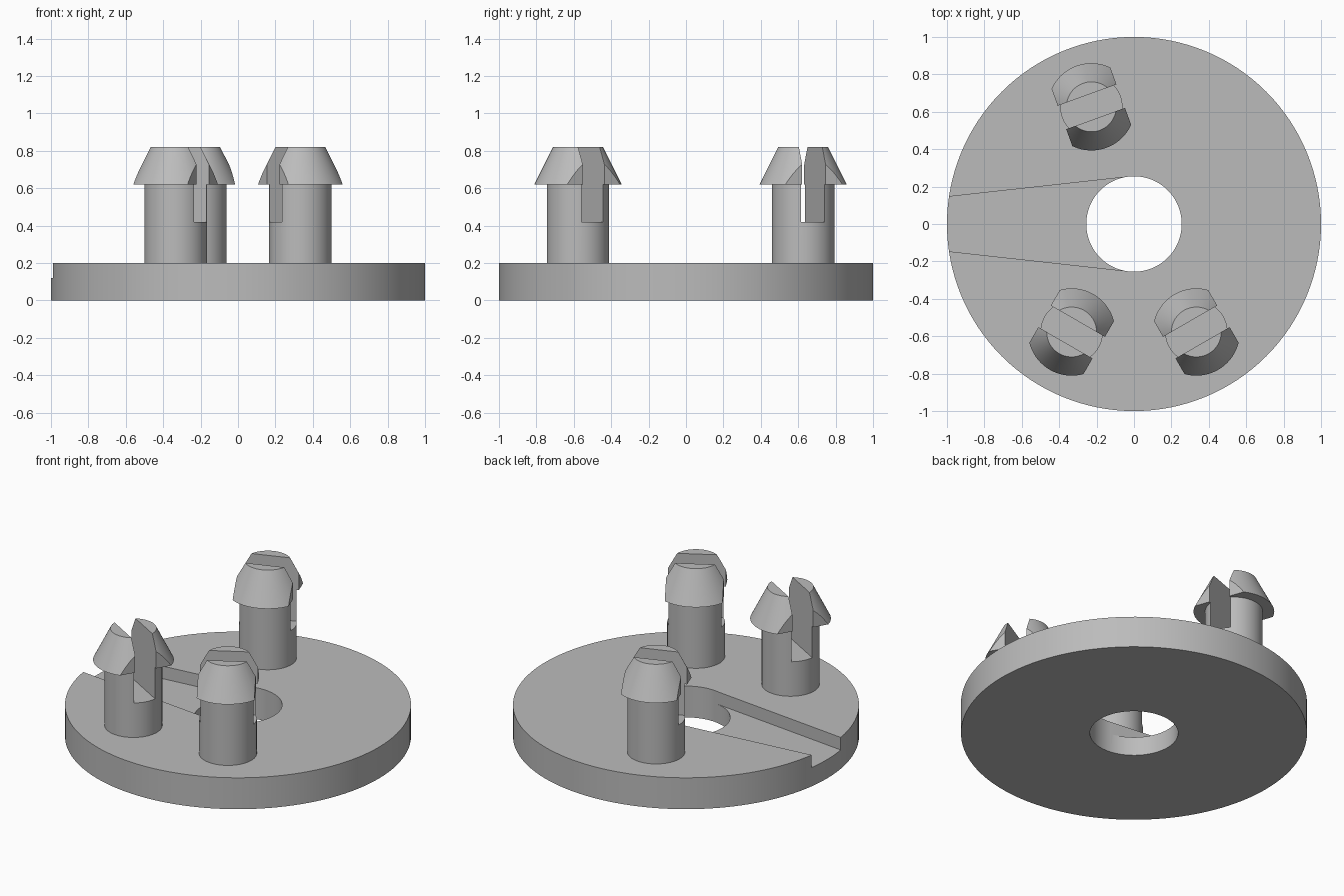
import bpy, bmesh
from math import cos, sin, pi, radians
from mathutils import Matrix, Vector

cube = bpy.data.objects.get("Cube")
if cube:
    bpy.data.objects.remove(cube, do_unlink=True)

gray = bpy.data.materials.new("plain gray")
gray.use_nodes = True
color = (0.5, 0.5, 0.5, 1)
gray.diffuse_color = color
gray.node_tree.nodes["Principled BSDF"].inputs["Base Color"].default_value = color


def add_object(name, bm):
    bmesh.ops.recalc_face_normals(bm, faces=bm.faces)
    mesh = bpy.data.meshes.new(name)
    bm.to_mesh(mesh)
    bm.free()
    mesh.materials.append(gray)
    obj = bpy.data.objects.new(name, mesh)
    bpy.context.collection.objects.link(obj)
    return obj


def prism(name, outline, low, high):
    """Extrude a flat outline from one height to another."""
    bm = bmesh.new()
    face = bm.faces.new([bm.verts.new((x, y, low)) for x, y in outline])
    top = bmesh.ops.extrude_face_region(bm, geom=[face])["geom"]
    verts = [v for v in top if isinstance(v, bmesh.types.BMVert)]
    bmesh.ops.translate(bm, verts=verts, vec=(0, 0, high - low))
    return add_object(name, bm)


def circle(radius, count=128):
    return [(radius * cos(2 * pi * i / count), radius * sin(2 * pi * i / count))
            for i in range(count)]


def select_only(obj):
    bpy.ops.object.select_all(action='DESELECT')
    obj.select_set(True)
    bpy.context.view_layer.objects.active = obj


def cut(obj, cutter):
    mod = obj.modifiers.new("cut", 'BOOLEAN')
    mod.operation = 'DIFFERENCE'
    mod.solver = 'EXACT'
    mod.object = cutter
    select_only(obj)
    bpy.ops.object.modifier_apply(modifier=mod.name)
    bpy.data.objects.remove(cutter, do_unlink=True)


def smooth(obj):
    select_only(obj)
    bpy.ops.object.shade_smooth_by_angle(angle=radians(25))


# Base disc with a centre hole and a tapering groove to its rim
disc = prism("base_disc", circle(1.0), 0, 0.2)
cut(disc, prism("hole_cutter", circle(0.255), -0.1, 0.3))
groove = [(-1.2, 0.123), (-0.029, 0.2525), (-0.029, -0.2525), (-1.2, -0.123)]
cut(disc, prism("groove_cutter", groove, 0.12, 0.3))
smooth(disc)

# Split snap pegs: lathed post and barbed head, flattened sides, slot
POST, HEAD, TIP, SLOT = 0.1667, 0.2333, 0.1333, 0.0667
PROFILE = [(0, 0.15), (POST, 0.15), (POST, 0.62), (HEAD, 0.62), (TIP, 0.82), (0, 0.82)]


def snap_peg(name, angle):
    bm = bmesh.new()
    points = [bm.verts.new((r, 0, z)) for r, z in PROFILE]
    edges = [bm.edges.new(pair) for pair in zip(points, points[1:])]
    bmesh.ops.spin(bm, geom=points + edges, cent=(0, 0, 0), axis=(0, 0, 1),
                   angle=2 * pi, steps=96)
    bmesh.ops.remove_doubles(bm, verts=bm.verts, dist=1e-5)
    # Trim the barb flush with the post on both open ends of the slot
    for side in (1, -1):
        geom = bm.verts[:] + bm.edges[:] + bm.faces[:]
        bmesh.ops.bisect_plane(bm, geom=geom, plane_co=(0, side * (POST + 0.0005), 0),
                               plane_no=(0, side, 0), clear_outer=True)
        rim = [e for e in bm.edges if e.is_boundary]
        bmesh.ops.holes_fill(bm, edges=rim, sides=0)
    peg = add_object(name, bm)
    slot = [(-SLOT, -0.4), (SLOT, -0.4), (SLOT, 0.4), (-SLOT, 0.4)]
    cut(peg, prism("slot_cutter", slot, 0.42, 1.0))
    smooth(peg)
    turn = Matrix.Rotation(radians(angle), 4, 'Z')
    peg.data.transform(turn @ Matrix.Translation(Vector((0.6667, 0, 0))))


for name, angle in (("front_left_peg", -60), ("front_right_peg", -120), ("back_peg", 110)):
    snap_peg(name, angle)
